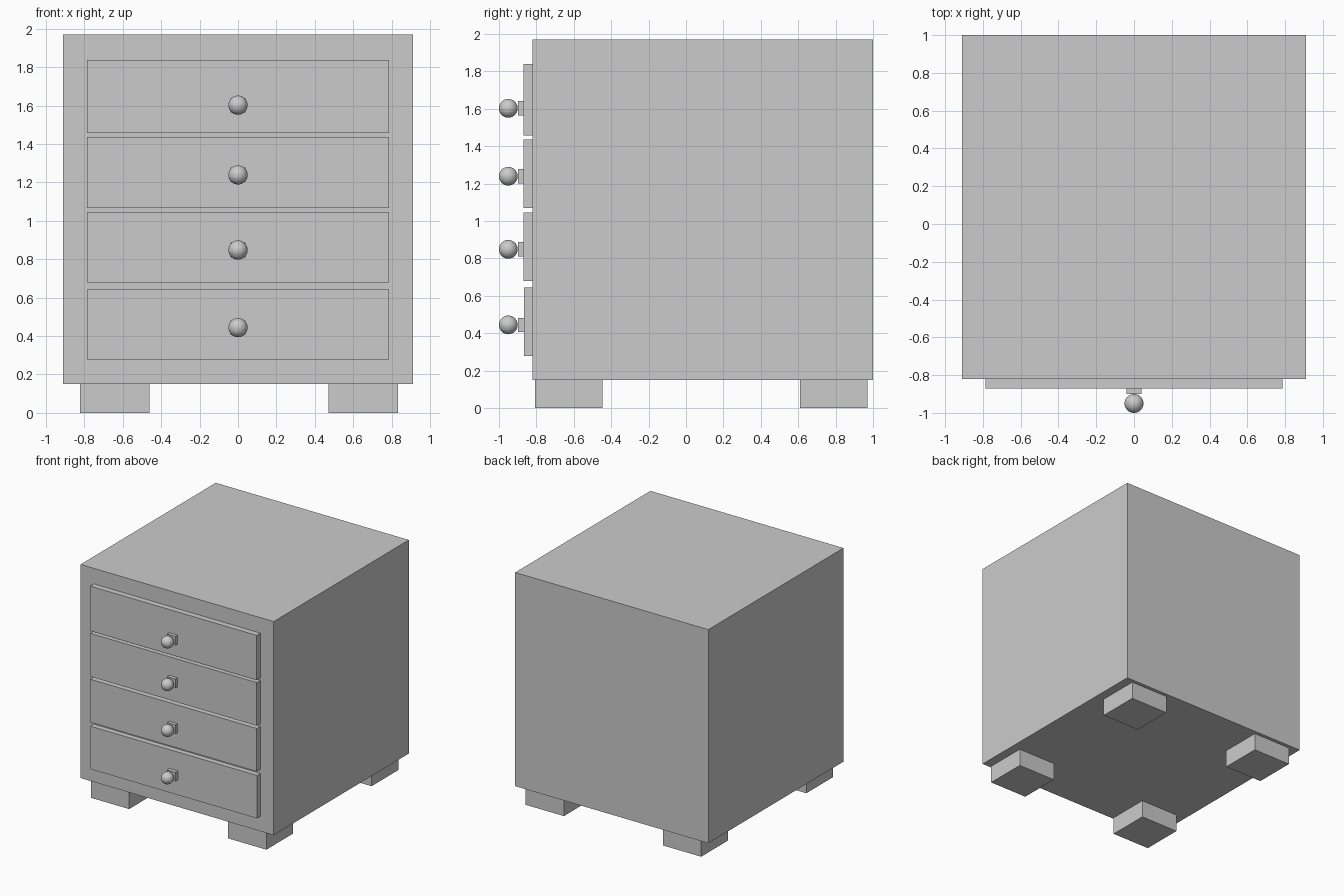
import bpy

if "Cube" in bpy.data.objects:
    bpy.data.objects.remove(bpy.data.objects["Cube"])


def box(name, x, y, z):
    """Box from (min, max) ranges on each axis."""
    bpy.ops.mesh.primitive_cube_add(size=1, location=[sum(r) / 2 for r in (x, y, z)])
    ob = bpy.context.object
    ob.name = name
    ob.scale = [r[1] - r[0] for r in (x, y, z)]
    bpy.ops.object.transform_apply(location=False, rotation=False, scale=True)
    return ob


# Cabinet body
box("cabinet_body", (-0.91, 0.91), (-0.82, 1.0), (0.15, 1.97))

# Block feet
for side, x in (("left", (-0.822, -0.462)), ("right", (0.472, 0.832))):
    for end, y in (("front", (-0.806, -0.446)), ("back", (0.61, 0.97))):
        box(f"{end}_{side}_foot", x, y, (0, 0.15))

# Drawer fronts: bottom z, top z, knob z, front face y
drawers = [
    (0.277, 0.643, 0.444, -0.866),
    (0.678, 1.045, 0.848, -0.87),
    (1.068, 1.436, 1.239, -0.87),
    (1.457, 1.838, 1.602, -0.87),
]
for i, (z0, z1, kz, fy) in enumerate(drawers, 1):
    box(f"drawer_front_{i}", (-0.785, 0.785), (fy, -0.81), (z0, z1))
    # Square stem and round knob
    box(f"knob_stem_{i}", (-0.039, 0.039), (-0.899, fy + 0.01), (kz - 0.038, kz + 0.038))
    bpy.ops.mesh.primitive_uv_sphere_add(segments=32, ring_count=16, radius=0.05,
                                         location=(0, -0.95, kz))
    bpy.context.object.name = f"knob_{i}"
